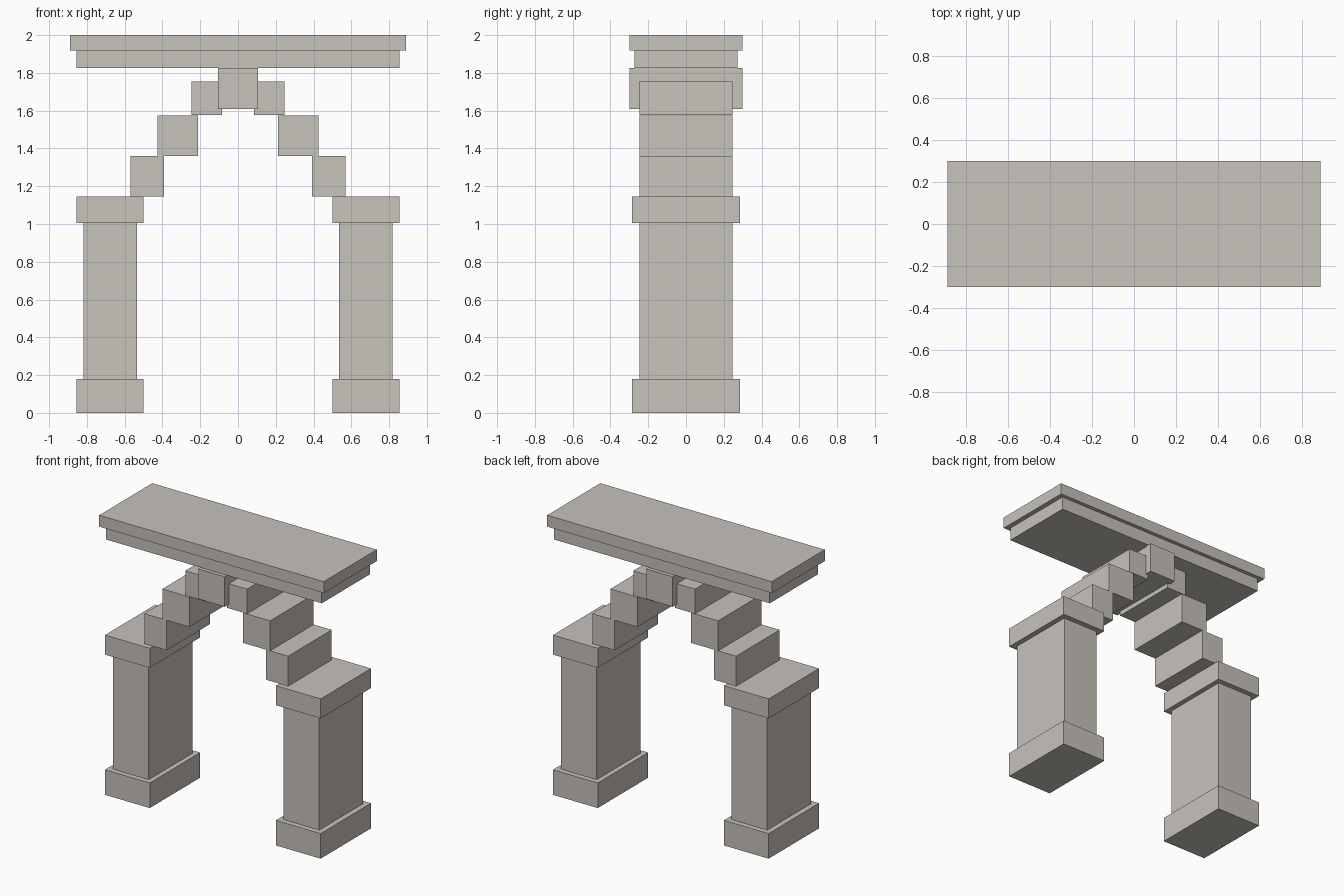
import bpy

# Remove the default cube
cube = bpy.data.objects.get("Cube")
if cube:
    bpy.data.objects.remove(cube, do_unlink=True)

# Single stone colour
stone = bpy.data.materials.new("warm_grey_stone")
stone.use_nodes = True
colour = (0.57, 0.54, 0.50, 1)
stone.diffuse_color = colour
stone.node_tree.nodes["Principled BSDF"].inputs["Base Color"].default_value = colour


def block(name, x, y, z):
    """Box spanning the (low, high) ranges x, y and z."""
    spans = (x, y, z)
    bpy.ops.mesh.primitive_cube_add(size=1, location=[(a + b) / 2 for a, b in spans])
    obj = bpy.context.object
    obj.name = name
    obj.scale = [b - a for a, b in spans]
    bpy.ops.object.transform_apply(location=False, rotation=False, scale=True)
    obj.data.materials.append(stone)
    return obj


def centred(half):
    return (-half, half)


# Piers and stepped arch stones: name, x range, half depth, z range
side_parts = [
    ("pier_base", (0.50, 0.855), 0.285, (0, 0.18)),
    ("pier_shaft", (0.535, 0.817), 0.247, (0.18, 1.005)),
    ("pier_cap", (0.50, 0.855), 0.285, (1.005, 1.145)),
    ("lower_arch_stone", (0.393, 0.57), 0.247, (1.145, 1.36)),
    ("middle_arch_stone", (0.213, 0.427), 0.247, (1.36, 1.575)),
    ("upper_arch_stone", (0.085, 0.245), 0.247, (1.577, 1.754)),
]
for name, (low, high), depth, z in side_parts:
    block("left_" + name, (low, high), centred(depth), z)
    block("right_" + name, (-high, -low), centred(depth), z)

# Keystone: core with a projecting face at front and back
key_z = (1.61, 1.825)
block("keystone_core", centred(0.10), centred(0.25), key_z)
block("front_keystone_face", centred(0.105), (-0.30, -0.25), key_z)
block("back_keystone_face", centred(0.105), (0.25, 0.30), key_z)

# Lintel and top slab
block("lintel", centred(0.855), centred(0.273), (1.825, 1.918))
block("top_slab", centred(0.89), centred(0.30), (1.918, 2.0))
